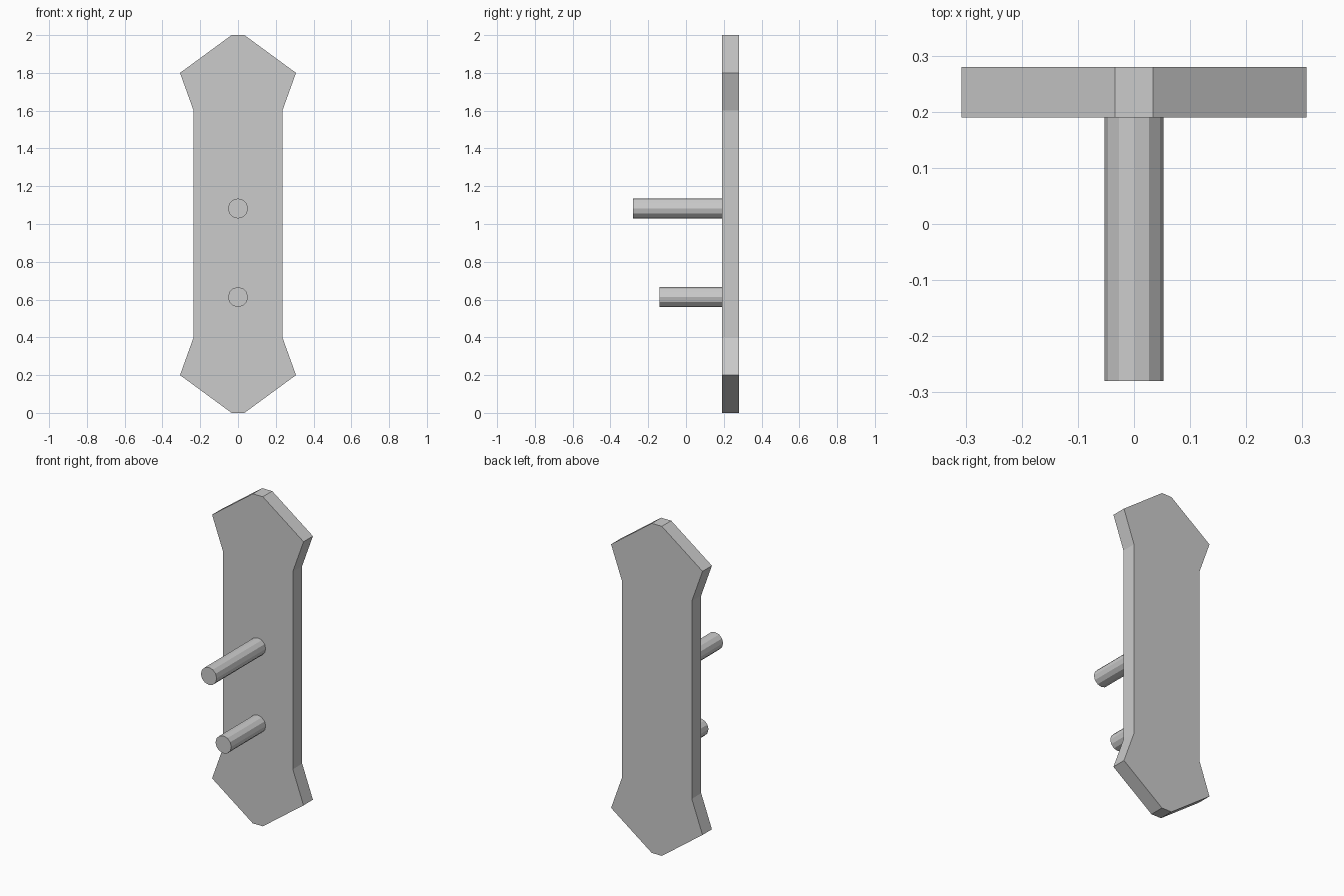
import bpy
import math

if "Cube" in bpy.data.objects:
    bpy.data.objects.remove(bpy.data.objects["Cube"])

PLATE_FRONT, PLATE_BACK = 0.19, 0.28


def add_mesh(name, verts, faces):
    mesh = bpy.data.meshes.new(name)
    mesh.from_pydata(verts, [], faces)
    obj = bpy.data.objects.new(name, mesh)
    bpy.context.collection.objects.link(obj)
    return obj


def add_prism(name, outline, y_front, y_back):
    """Extrude a counter-clockwise (x, z) outline along y."""
    n = len(outline)
    verts = [(x, y, z) for y in (y_front, y_back) for x, z in outline]
    faces = [tuple(range(n)), tuple(reversed(range(n, 2 * n)))]
    faces += [(i, i + n, (i + 1) % n + n, (i + 1) % n) for i in range(n)]
    return add_mesh(name, verts, faces)


# Back plate: right half of the outline, mirrored to the left
right = [(0.034, 0.0), (0.307, 0.2), (0.235, 0.4),
         (0.235, 1.6), (0.307, 1.8), (0.034, 2.0)]
outline = right + [(-x, z) for x, z in reversed(right)]
add_prism("back_plate", outline, PLATE_FRONT, PLATE_BACK)

# Twelve-sided pegs standing out from the front of the plate
for name, z, tip in (("upper_peg", 1.082, -0.28), ("lower_peg", 0.613, -0.14)):
    ring = [(0.053 * math.cos(math.tau * i / 12),
             z + 0.053 * math.sin(math.tau * i / 12)) for i in range(12)]
    add_prism(name, ring, tip, PLATE_FRONT)
